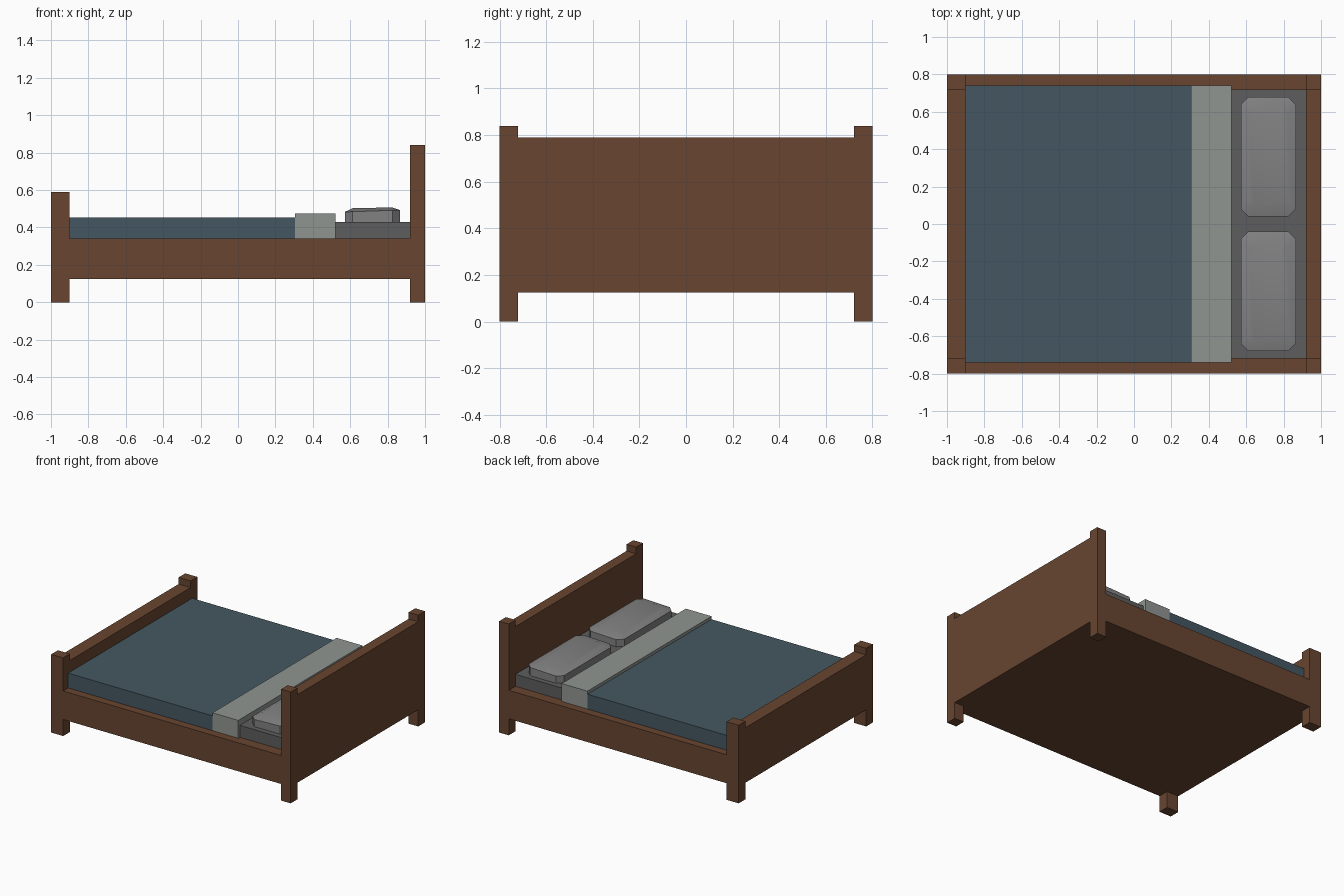
import bpy, bmesh, math

if "Cube" in bpy.data.objects:
    bpy.data.objects.remove(bpy.data.objects["Cube"])


def material(name, rgb):
    m = bpy.data.materials.new(name)
    m.diffuse_color = (*rgb, 1)
    m.use_nodes = True
    m.node_tree.nodes["Principled BSDF"].inputs["Base Color"].default_value = m.diffuse_color
    return m


WOOD = material("wood", (0.14, 0.06, 0.03))
BLUE = material("blanket_blue", (0.06, 0.095, 0.12))
PALE = material("sheet_pale", (0.28, 0.30, 0.285))
DARK = material("mattress_grey", (0.11, 0.11, 0.11))
GREY = material("pillow_grey", (0.22, 0.22, 0.22))


def finish(bm, name, mat):
    me = bpy.data.meshes.new(name)
    bmesh.ops.recalc_face_normals(bm, faces=bm.faces[:])
    bm.to_mesh(me)
    bm.free()
    ob = bpy.data.objects.new(name, me)
    bpy.context.collection.objects.link(ob)
    me.materials.append(mat)
    return ob


def box(name, x, y, z, mat):
    bm = bmesh.new()
    bmesh.ops.create_cube(bm, size=1)
    for v in bm.verts:
        v.co = [(a + b) / 2 + c * (b - a) for c, (a, b) in zip(v.co, (x, y, z))]
    return finish(bm, name, mat)


def pillow(name, cy):
    # stacked octagonal rings: half length, half width, corner cut, height, tilt
    bm = bmesh.new()
    cx = 0.718
    rings = []
    for hx, hy, c, z, tilt in ((0.147, 0.32, 0.04, 0.43, 0),
                               (0.147, 0.32, 0.04, 0.488, 0.005),
                               (0.105, 0.265, 0.03, 0.505, 0.002)):
        pts = [(hx, hy - c), (hx - c, hy), (c - hx, hy), (-hx, hy - c),
               (-hx, c - hy), (c - hx, -hy), (hx - c, -hy), (hx, c - hy)]
        rings.append([bm.verts.new((cx + px, cy + py, z + tilt * px / hx))
                      for px, py in pts])
    for lo, hi in zip(rings, rings[1:]):
        for i in range(8):
            j = (i + 1) % 8
            bm.faces.new((lo[i], lo[j], hi[j], hi[i]))
    bm.faces.new(rings[0])
    bm.faces.new(rings[-1])
    ob = finish(bm, name, GREY)
    bpy.context.view_layer.objects.active = ob
    ob.select_set(True)
    bpy.ops.object.shade_smooth_by_angle(angle=math.radians(30))
    ob.select_set(False)


# four corner posts and the two pillows
for side, s in (("front", -1), ("back", 1)):
    y = sorted((0.72 * s, 0.8 * s))
    box(side + "_head_post", (0.92, 1), y, (0, 0.84), WOOD)
    box(side + "_foot_post", (-1, -0.9), y, (0, 0.59), WOOD)
    box(side + "_side_rail", (-0.9, 0.92), y, (0.125, 0.34), WOOD)
    pillow(side + "_pillow", 0.36 * s)

# end boards and underside
box("headboard", (0.92, 1), (-0.72, 0.72), (0.125, 0.79), WOOD)
box("footboard", (-1, -0.9), (-0.72, 0.72), (0.125, 0.54), WOOD)
box("bed_base", (-0.9, 0.92), (-0.72, 0.72), (0.125, 0.22), WOOD)

# bedding
box("mattress", (-0.9, 0.92), (-0.72, 0.72), (0.22, 0.43), DARK)
box("blanket", (-0.9, 0.305), (-0.74, 0.74), (0.34, 0.452), BLUE)
box("sheet_fold", (0.305, 0.52), (-0.74, 0.74), (0.34, 0.475), PALE)
